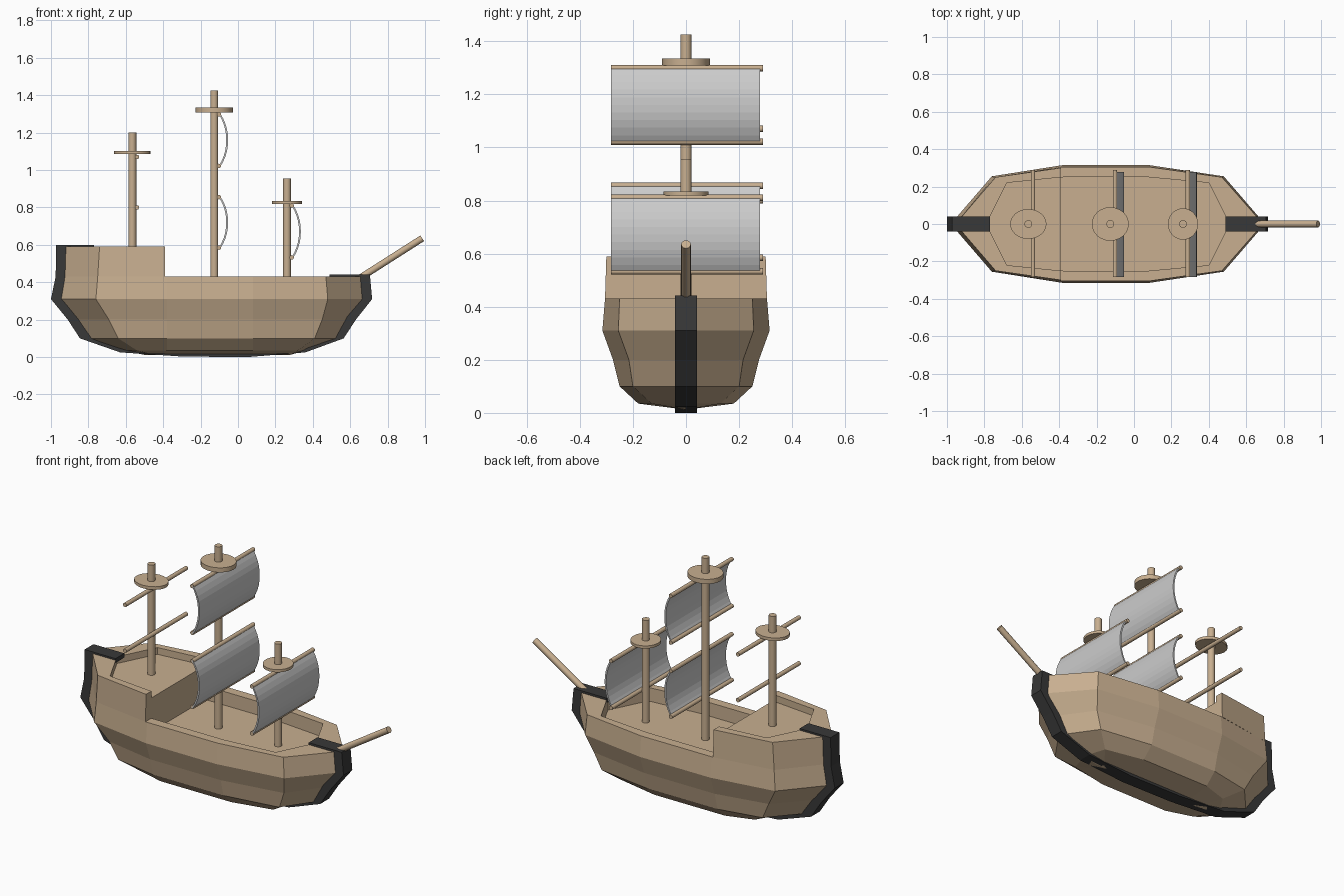
import bpy, math
from mathutils import Vector

if "Cube" in bpy.data.objects:
    bpy.data.objects.remove(bpy.data.objects["Cube"])


def material(name, rgb):
    m = bpy.data.materials.new(name)
    m.diffuse_color = (*rgb, 1)
    m.use_nodes = True
    m.node_tree.nodes["Principled BSDF"].inputs["Base Color"].default_value = m.diffuse_color
    return m


WOOD = material("wood", (0.58, 0.43, 0.28))
BLACK = material("black", (0.04, 0.04, 0.04))


def mesh_object(name, verts, faces, mat=None):
    import bmesh
    me = bpy.data.meshes.new(name)
    me.from_pydata(verts, [], faces)
    bm = bmesh.new()
    bm.from_mesh(me)
    bmesh.ops.remove_doubles(bm, verts=bm.verts, dist=1e-4)
    bmesh.ops.recalc_face_normals(bm, faces=bm.faces)
    bm.to_mesh(me)
    bm.free()
    ob = bpy.data.objects.new(name, me)
    bpy.context.collection.objects.link(ob)
    if mat:
        me.materials.append(mat)
    return ob


def strips(rows, closed):
    """Quads joining neighbouring rows of equal length."""
    n = len(rows[0])
    return [(r * n + i, r * n + (i + 1) % n, (r + 1) * n + (i + 1) % n, (r + 1) * n + i)
            for r in range(len(rows) - 1) for i in range(n if closed else n - 1)]


def rod(name, a, b, r, sides=16, scale=(1, 1)):
    a, b = Vector(a), Vector(b)
    d = b - a
    bpy.ops.mesh.primitive_cylinder_add(vertices=sides, radius=r, depth=d.length, location=(a + b) / 2,
                                        rotation=d.to_track_quat('Z', 'Y').to_euler())
    ob = bpy.context.object
    ob.name = name
    ob.scale = (scale[0], scale[1], 1)
    ob.data.materials.append(WOOD)
    bpy.ops.object.shade_smooth_by_angle(angle=math.radians(40))
    return ob


# Hull: ring of stern point, quarter, midship, bow corner, stem, then mirrored
def ring(z, xs, xq, yq, ym, xb, xe):
    side = [(xq, yq), (-0.38, ym), (0.08, ym), (xb, yq)]
    pts = [(xs, 0)] + side + [(xe, 0)] + [(x, -y) for x, y in reversed(side)]
    return [(x, y, z) for x, y in pts]


rows = [ring(*p) for p in (
    (0.012, -0.50, -0.45, 0.0, 0.0, 0.22, 0.28),
    (0.035, -0.62, -0.54, 0.13, 0.18, 0.32, 0.36),
    (0.10, -0.82, -0.64, 0.20, 0.25, 0.41, 0.55),
    (0.20, -0.89, -0.69, 0.215, 0.275, 0.45, 0.605),
    (0.31, -0.98, -0.76, 0.255, 0.315, 0.48, 0.70),
    (0.43, -0.96, -0.75, 0.25, 0.305, 0.47, 0.69),
    (0.43, -0.79, -0.68, 0.22, 0.25, 0.40, 0.51),
    (0.35, -0.79, -0.68, 0.22, 0.25, 0.40, 0.51))]
deck = tuple(range(70, 80))
mesh_object("hull", sum(rows, []), strips(rows, True) + [deck], WOOD)


# Raised stern deck with rail, open towards the main deck
def u_row(z, side, end):
    pts = side + [end] + [(x, -y) for x, y in reversed(side)]
    return [(x, y, z) for x, y in pts]


outer = [(-0.39, 0.305), (-0.75, 0.25)], (-0.96, 0)
top = [(-0.39, 0.30), (-0.74, 0.25)], (-0.955, 0)
inner = [(-0.39, 0.25), (-0.68, 0.22)], (-0.79, 0)
rows = [u_row(0.43, *outer), u_row(0.59, *top), u_row(0.59, *inner), u_row(0.55, *inner)]
half = [(0.25, 0.35), (0.25, 0.43), (0.305, 0.43), (0.30, 0.59), (0.25, 0.59), (0.25, 0.55)]
front = [(-0.39, y, z) for y, z in half + [(-y, z) for y, z in reversed(half)]]
mesh_object("stern_deck", sum(rows, []) + front,
            strips(rows, False) + [tuple(range(15, 20)), tuple(range(20, 32))], WOOD)

# Black keel band running from stern cap under the hull to bow cap
outside = [(-0.77, 0.60), (-0.972, 0.60), (-0.975, 0.43), (-1.0, 0.31), (-0.91, 0.20), (-0.845, 0.10),
           (-0.63, 0.025), (-0.30, 0.003), (0.05, 0.0), (0.36, 0.025), (0.565, 0.10), (0.63, 0.20),
           (0.717, 0.31), (0.705, 0.442), (0.49, 0.442)]
inside = [(-0.77, 0.575), (-0.92, 0.575), (-0.92, 0.43), (-0.93, 0.31), (-0.85, 0.22), (-0.79, 0.13),
          (-0.60, 0.06), (-0.30, 0.04), (0.05, 0.04), (0.33, 0.06), (0.51, 0.13), (0.57, 0.22),
          (0.65, 0.31), (0.65, 0.415), (0.49, 0.415)]
W = 0.041
rows = [[(x, y, z) for x, z in p] for p, y in
        ((outside, -W), (outside, W), (inside, W), (inside, -W), (outside, -W))]
n = len(outside)
ends = [tuple(r * n + k for r in range(4)) for k in (0, n - 1)]
mesh_object("keel", sum(rows, []), strips(rows, False) + ends, BLACK)

# Bowsprit
rod("bowsprit", (0.64, 0, 0.415), (0.985, 0, 0.635), 0.018)


# Sail: bulging sheet of even thickness
def sail(name, x, z0, z1):
    steps = 10
    rows = []
    for y, order in ((-0.283, 1), (0.278, 1)):
        loop = []
        for off in (0, 0.010):
            arc = []
            for i in range(steps + 1):
                t = i / steps
                bulge = 0.042 * (1 - abs(2 * t - 1) ** 2.2)
                arc.append((x + bulge + off, y, z0 + (z1 - z0) * t))
            loop += arc if off == 0 else arc[::-1]
        rows.append(loop)
    m = len(rows[0])
    caps = [(s + i, s + i + 1, s + m - 2 - i, s + m - 1 - i) for s in (0, m) for i in range(steps)]
    mesh_object(name, sum(rows, []), strips(rows, True) + caps)


# Masts: x, foot, top, lookout (z, thickness, rx, ry), yard heights, has sails
masts = {
    "stern": (-0.565, 0.54, 1.20, (1.085, 0.018, 0.097, 0.080), (0.80, 1.07), False),
    "main": (-0.127, 0.34, 1.425, (1.308, 0.027, 0.099, 0.090), (0.585, 0.855, 1.022, 1.298), True),
    "fore": (0.262, 0.34, 0.955, (0.818, 0.016, 0.081, 0.084), (0.533, 0.81), True),
}
for name, (x, z0, z1, (lz, lt, rx, ry), yards, has_sails) in masts.items():
    rod(name + "_mast", (x, 0, z0), (x, 0, z1), 0.021)
    rod(name + "_lookout", (x, 0, lz), (x, 0, lz + lt), 1, 24, (rx, ry))
    for i, z in enumerate(yards):
        rod(f"{name}_yard_{i + 1}", (x + 0.025, -0.283, z), (x + 0.025, 0.29, z), 0.012, 10)
    if has_sails:
        for i in range(0, len(yards), 2):
            sail(f"{name}_sail_{i // 2 + 1}", x + 0.022, yards[i] - 0.005, yards[i + 1] + 0.005)
